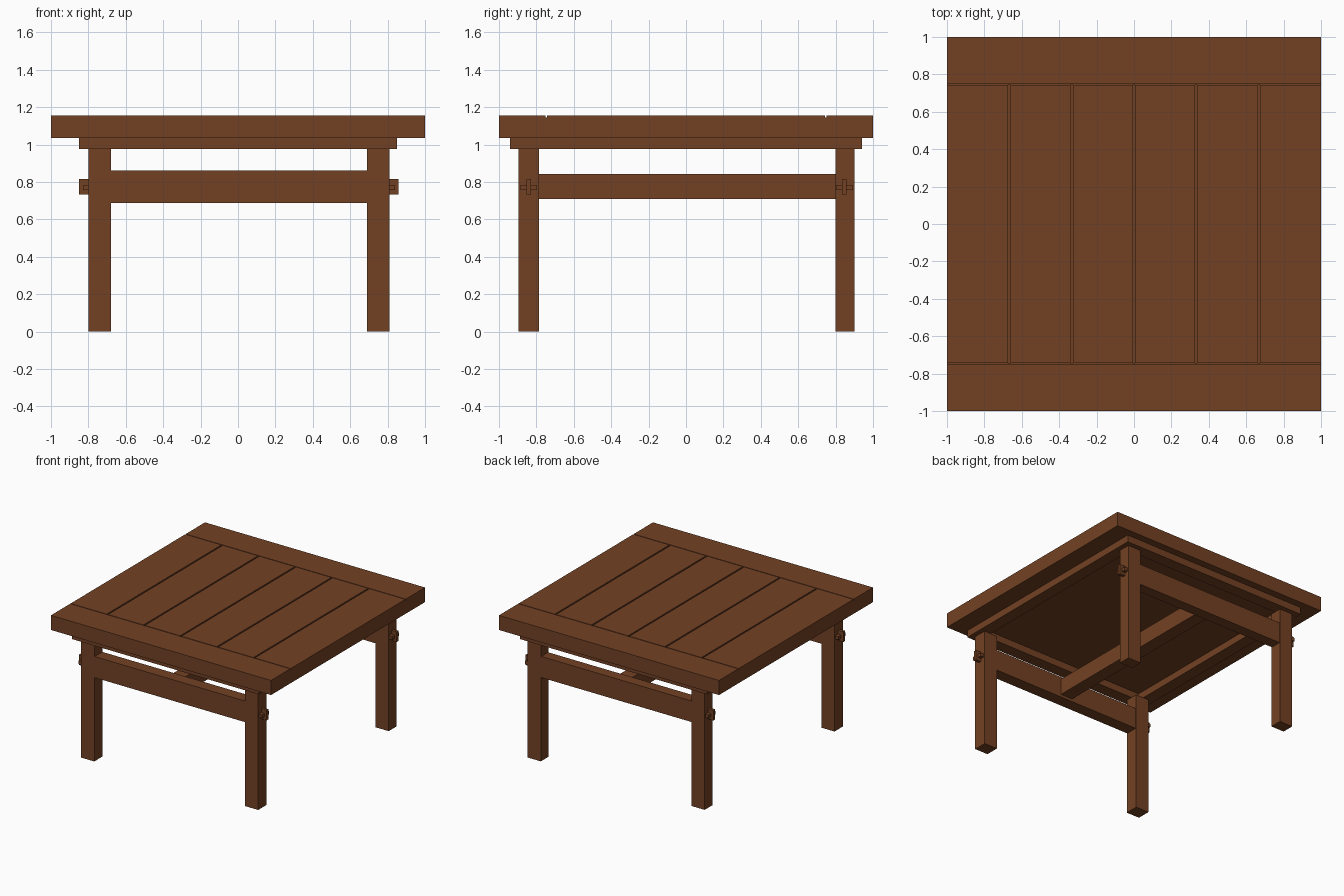
import bpy

if "Cube" in bpy.data.objects:
    bpy.data.objects.remove(bpy.data.objects["Cube"])

wood = bpy.data.materials.new("brown wood")
wood.diffuse_color = (0.17, 0.053, 0.017, 1)
wood.use_nodes = True
wood.node_tree.nodes["Principled BSDF"].inputs["Base Color"].default_value = wood.diffuse_color


def box(name, x, y, z):
    """Box from (min, max) ranges on each axis."""
    bpy.ops.mesh.primitive_cube_add(size=1)
    ob = bpy.context.object
    ob.name = name
    for v in ob.data.vertices:
        v.co = [r[0] if c < 0 else r[1] for c, r in zip(v.co, (x, y, z))]
    ob.data.materials.append(wood)
    return ob


# Table top: breadboard ends, six planks with narrow grooves between them
TOP = (1.035, 1.155)
G = 0.006
box("breadboard_end_front", (-1, 1), (-1, -0.75), TOP)
box("breadboard_end_back", (-1, 1), (0.75, 1), TOP)
for i in range(6):
    x0, x1 = -1 + i / 3, -1 + (i + 1) / 3
    box("top_plank", (x0 + (G if i else 0), x1 - (G if i < 5 else 0)),
        (-0.75 + G, 0.75 - G), TOP)
    if i:
        # tongue closing the groove below the surface
        box("plank_tongue", (x0 - G, x0 + G), (-0.75, 0.75), (1.035, 1.12))
for s in (-1, 1):
    y = sorted((s * 0.75, s * (0.75 - G)))
    box("end_tongue", (-1, 1), y, (1.035, 1.145))

# Frame ring under the top
FZ = (0.977, 1.035)
for s in (-1, 1):
    box("frame_long_rail", sorted((s * 0.75, s * 0.85)), (-0.94, 0.94), FZ)
    box("frame_cross_rail", (-0.75, 0.75), sorted((s * 0.84, s * 0.94)), FZ)

# Legs
LEG_X = ((-0.80, -0.68), (0.69, 0.81))
LEG_Y = ((-0.895, -0.785), (0.80, 0.90))
for lx in LEG_X:
    for ly in LEG_Y:
        box("leg", lx, ly, (0, 0.977))

# Stretchers with through tenons and wedge pins
for ly, ty in zip(LEG_Y, (-0.841, 0.847)):
    box("stretcher", (-0.68, 0.69), (ly[0] + 0.005, ly[1] - 0.005), (0.687, 0.86))
    for s, face in ((-1, 0.80), (1, 0.81)):
        end = 0.85 if s < 0 else 0.857
        box("tenon", sorted((s * (face - 0.01), s * end)),
            (ty - 0.012, ty + 0.012), (0.732, 0.815))
        box("wedge_pin", sorted((s * face, s * (face + 0.03))),
            (ty - 0.045, ty + 0.045), (0.756, 0.784))

# Middle beam joining the stretchers
box("middle_beam", (-0.055, 0.055), (-0.79, 0.805), (0.71, 0.842))
